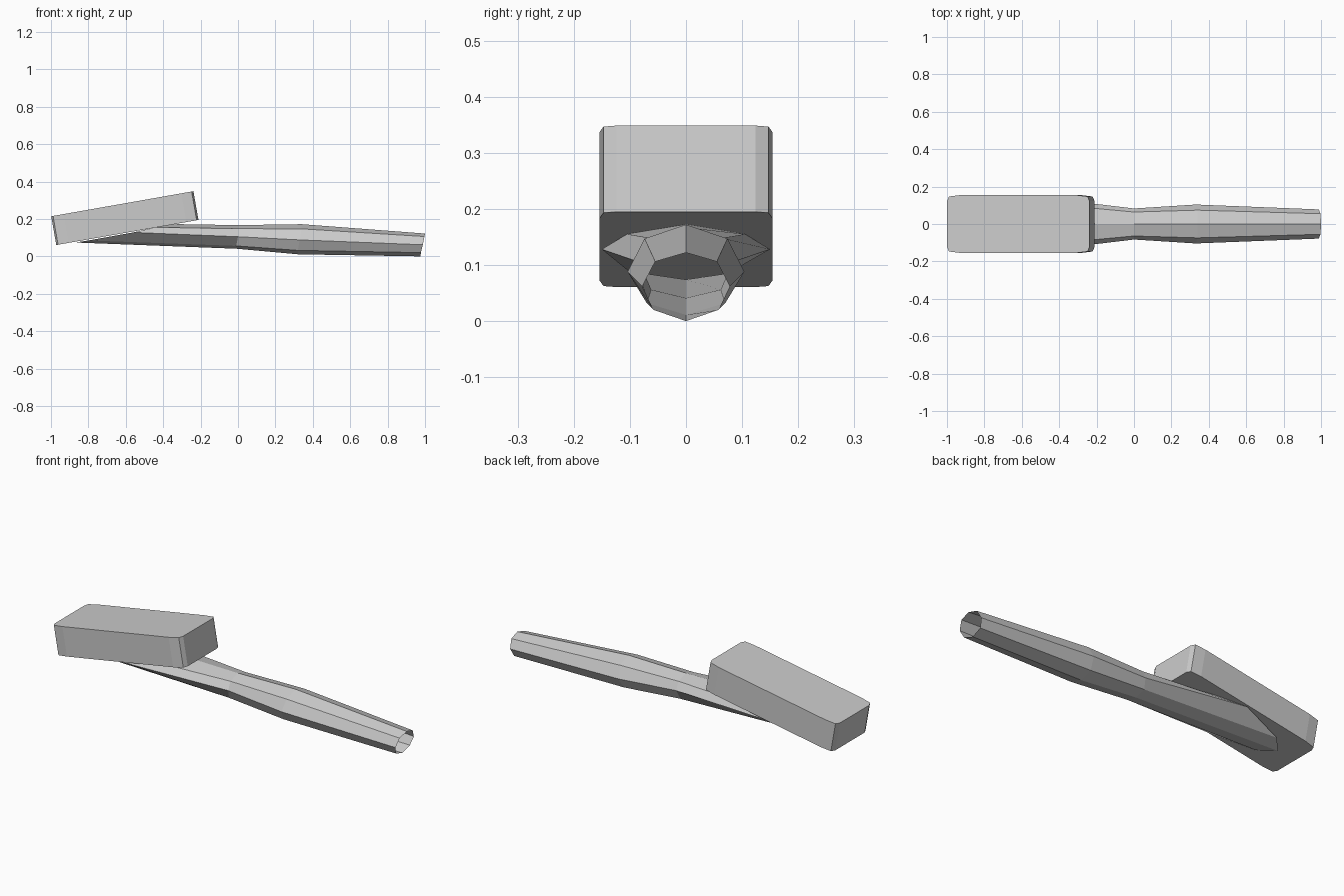
import bpy, math
from mathutils import Matrix, Vector

if "Cube" in bpy.data.objects:
    bpy.data.objects.remove(bpy.data.objects["Cube"])


def make_object(name, verts, faces):
    mesh = bpy.data.meshes.new(name)
    mesh.from_pydata(verts, [], faces)
    mesh.update()
    obj = bpy.data.objects.new(name, mesh)
    bpy.context.collection.objects.link(obj)
    return obj


# Tilted head: rounded-rectangle outline extruded into two stacked layers
corner = [(0.386, 0.124), (0.376, 0.147), (0.320, 0.154)]
outline = (corner + [(-x, y) for x, y in reversed(corner)]
           + [(-x, -y) for x, y in corner]
           + [(x, -y) for x, y in reversed(corner)])
tilt = Matrix.Translation((-0.605, 0, 0.2045)) @ Matrix.Rotation(math.radians(-10), 4, 'Y')


def slab(name, z0, z1):
    n = len(outline)
    verts = [tilt @ Vector((x, y, z)) for z in (z0, z1) for x, y in outline]
    faces = [list(reversed(range(n))), list(range(n, 2 * n))]
    faces += [[i, (i + 1) % n, n + (i + 1) % n, n + i] for i in range(n)]
    return make_object(name, verts, faces)


slab("bristle_block", -0.078, 0.038)
slab("bristle_top", 0.038, 0.078)

# Handle: eight-sided loft, open at the grip end.
# Each half ring runs bottom, lower side, side, upper side, top as (x, y, z)
half_rings = [
    [(-0.87, 0, 0.074), (-0.80, 0.075, 0.085), (-0.56, 0.15, 0.128),
     (-0.44, 0.105, 0.155), (-0.37, 0, 0.173)],
    [(-0.01, 0, 0.041), (-0.01, 0.062, 0.056), (0.0, 0.083, 0.105),
     (0.0, 0.064, 0.148), (0.0, 0, 0.167)],
    [(0.32, 0, 0.011), (0.32, 0.07, 0.032), (0.33, 0.104, 0.088),
     (0.34, 0.074, 0.147), (0.34, 0, 0.172)],
    [(0.975, 0, 0.0), (0.978, 0.058, 0.02), (0.988, 0.078, 0.062),
     (0.997, 0.055, 0.106), (1.0, 0, 0.122)],
]
verts = []
for h in half_rings:
    verts += h + [(x, -y, z) for x, y, z in reversed(h[1:4])]
faces = [[r * 8 + i, (r + 1) * 8 + i, (r + 1) * 8 + (i + 1) % 8, r * 8 + (i + 1) % 8]
         for r in range(3) for i in range(8)]
make_object("handle", verts, faces)
